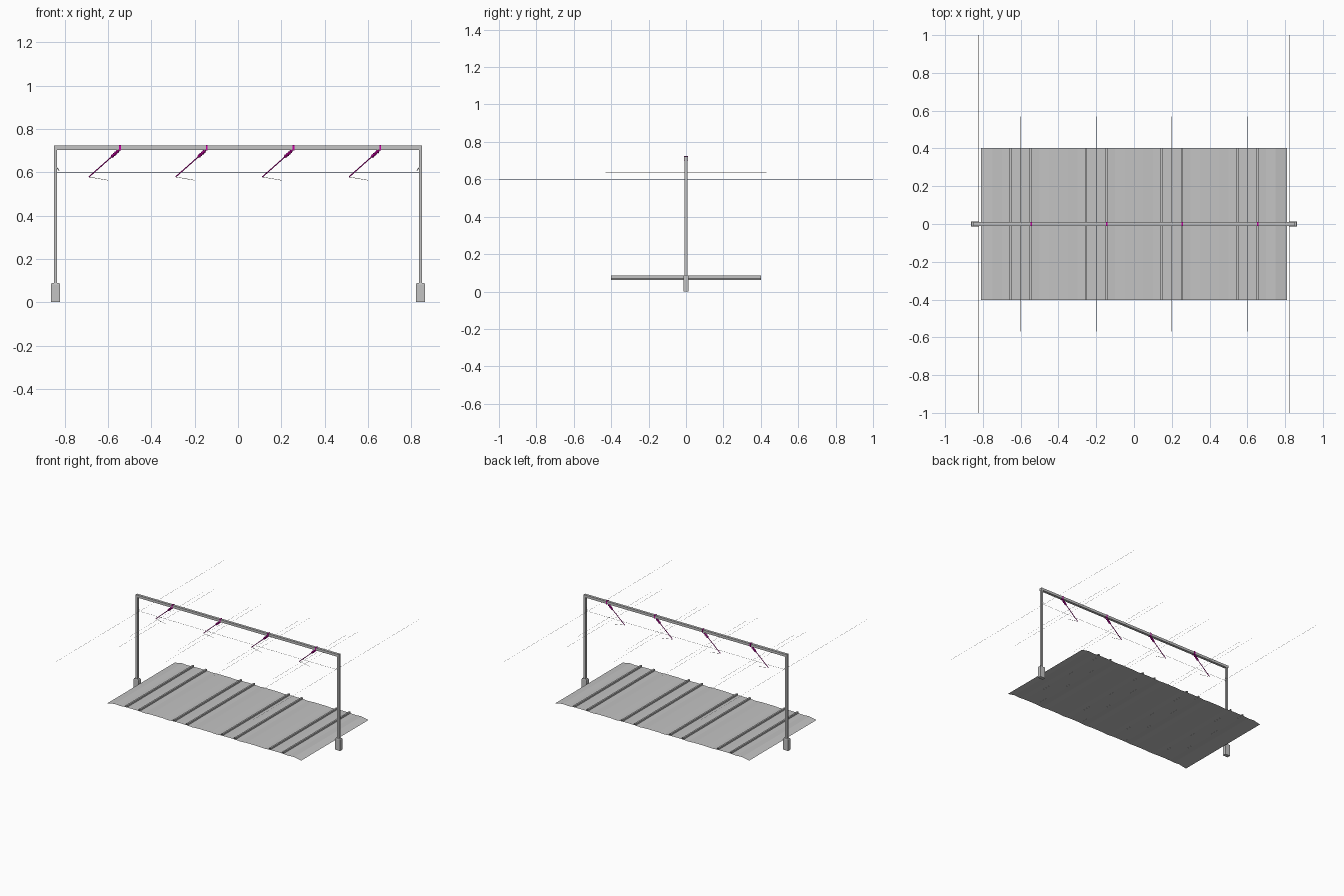
import bpy, bmesh
from mathutils import Vector

if "Cube" in bpy.data.objects:
    bpy.data.objects.remove(bpy.data.objects["Cube"])


def material(name, rgb):
    m = bpy.data.materials.new(name)
    m.diffuse_color = (*rgb, 1)
    m.use_nodes = True
    m.node_tree.nodes["Principled BSDF"].inputs["Base Color"].default_value = m.diffuse_color
    return m


GREY = material("light grey", (0.55, 0.55, 0.55))
MAGENTA = material("magenta insulator", (0.58, 0.0, 0.37))


def finish(name, bm, mat):
    me = bpy.data.meshes.new(name)
    bm.to_mesh(me)
    bm.free()
    me.materials.append(mat)
    ob = bpy.data.objects.new(name, me)
    bpy.context.collection.objects.link(ob)
    return ob


def box(name, centre, size, mat, top_scale=1.0):
    bm = bmesh.new()
    bmesh.ops.create_cube(bm, size=1)
    for v in bm.verts:
        s = top_scale if v.co.z > 0 else 1
        v.co = Vector((v.co.x * size[0] * s, v.co.y * size[1] * s,
                       v.co.z * size[2])) + Vector(centre)
    return finish(name, bm, mat)


def rod(name, a, b, r, mat, sides=6):
    a, b = Vector(a), Vector(b)
    d = b - a
    bm = bmesh.new()
    bmesh.ops.create_cone(bm, cap_ends=True, segments=sides, radius1=r,
                          radius2=r, depth=d.length)
    rot = d.to_track_quat('Z', 'Y').to_matrix()
    for v in bm.verts:
        v.co = rot @ v.co + (a + b) / 2
    return finish(name, bm, mat)


TRACKS = (-0.6, -0.2, 0.2, 0.6)

# track bed: one thin gently waving sheet
half = [(0.0, 0.074), (0.06, 0.073), (0.10, 0.070), (0.15, 0.073)]
profile = [(-0.81, 0.062)]
for t in TRACKS:
    profile += [(t - x, z) for x, z in reversed(half[1:])]
    profile += [(t + x, z) for x, z in half]
profile.append((0.81, 0.062))
bm = bmesh.new()
rows = [(bm.verts.new((x, -0.402, z)), bm.verts.new((x, 0.402, z))) for x, z in profile]
for (a, b), (c, d) in zip(rows, rows[1:]):
    bm.faces.new((a, c, d, b))
finish("track_bed", bm, GREY)

# rails: open strips with two sides and a top, resting on the bed
for i, t in enumerate(TRACKS, 1):
    for side, s in (("left", -1), ("right", 1)):
        bm = bmesh.new()
        c = t + s * 0.054
        section = [(c - 0.006, 0.073), (c - 0.006, 0.085), (c + 0.006, 0.085), (c + 0.006, 0.073)]
        rows = [(bm.verts.new((x, -0.402, z)), bm.verts.new((x, 0.402, z))) for x, z in section]
        for (a, b), (e, d) in zip(rows, rows[1:]):
            bm.faces.new((a, e, d, b))
        finish(f"{side}_rail_{i}", bm, GREY)

# portal frame: footings, posts and top beam
for side, s in (("left", -1), ("right", 1)):
    box(f"{side}_footing", (s * 0.842, 0, 0.041), (0.042, 0.027, 0.082), GREY)
    box(f"{side}_footing_cap", (s * 0.842, 0, 0.085), (0.042, 0.027, 0.006), GREY, 0.85)
    box(f"{side}_post", (s * 0.842, 0, 0.395), (0.014, 0.016, 0.63), GREY)
    # bracket and long feeder wire beside each post
    rod(f"{side}_bracket", (s * 0.836, 0, 0.622), (s * 0.825, 0, 0.607), 0.002, GREY)
    rod(f"{side}_feeder_wire", (s * 0.822, -1, 0.60), (s * 0.822, 1, 0.60), 0.0006, GREY, 4)
box("top_beam", (0, 0, 0.713), (1.70, 0.019, 0.019), GREY)

# cross span wire below the beam
rod("cross_span_wire", (-0.836, 0, 0.60), (0.836, 0, 0.60), 0.0008, GREY, 4)

for i, t in enumerate(TRACKS, 1):
    # clamp, ribbed insulator and slanted arm
    top = Vector((t + 0.054, 0, 0.704))
    low = Vector((t - 0.088, 0, 0.578))
    box(f"clamp_{i}", (t + 0.056, 0, 0.713), (0.008, 0.023, 0.024), MAGENTA)
    rod(f"insulator_{i}", top.lerp(low, 0.04), top.lerp(low, 0.27), 0.006, MAGENTA, 8)
    for k in range(4):
        f = 0.06 + 0.053 * k
        rod(f"insulator_rib_{i}_{k}", top.lerp(low, f), top.lerp(low, f + 0.025),
            0.008, MAGENTA, 8)
    rod(f"arm_{i}", top, low, 0.0026, MAGENTA)
    # steady arm out to the track centre
    rod(f"steady_arm_{i}", low, (t, 0, 0.563), 0.001, GREY, 4)
    # contact wire and carrier wire along the track
    rod(f"contact_wire_{i}", (t, -0.57, 0.605), (t, 0.57, 0.605), 0.0006, GREY, 4)
    rod(f"carrier_wire_{i}", (t, -0.43, 0.635), (t, 0.43, 0.635), 0.0006, GREY, 4)
